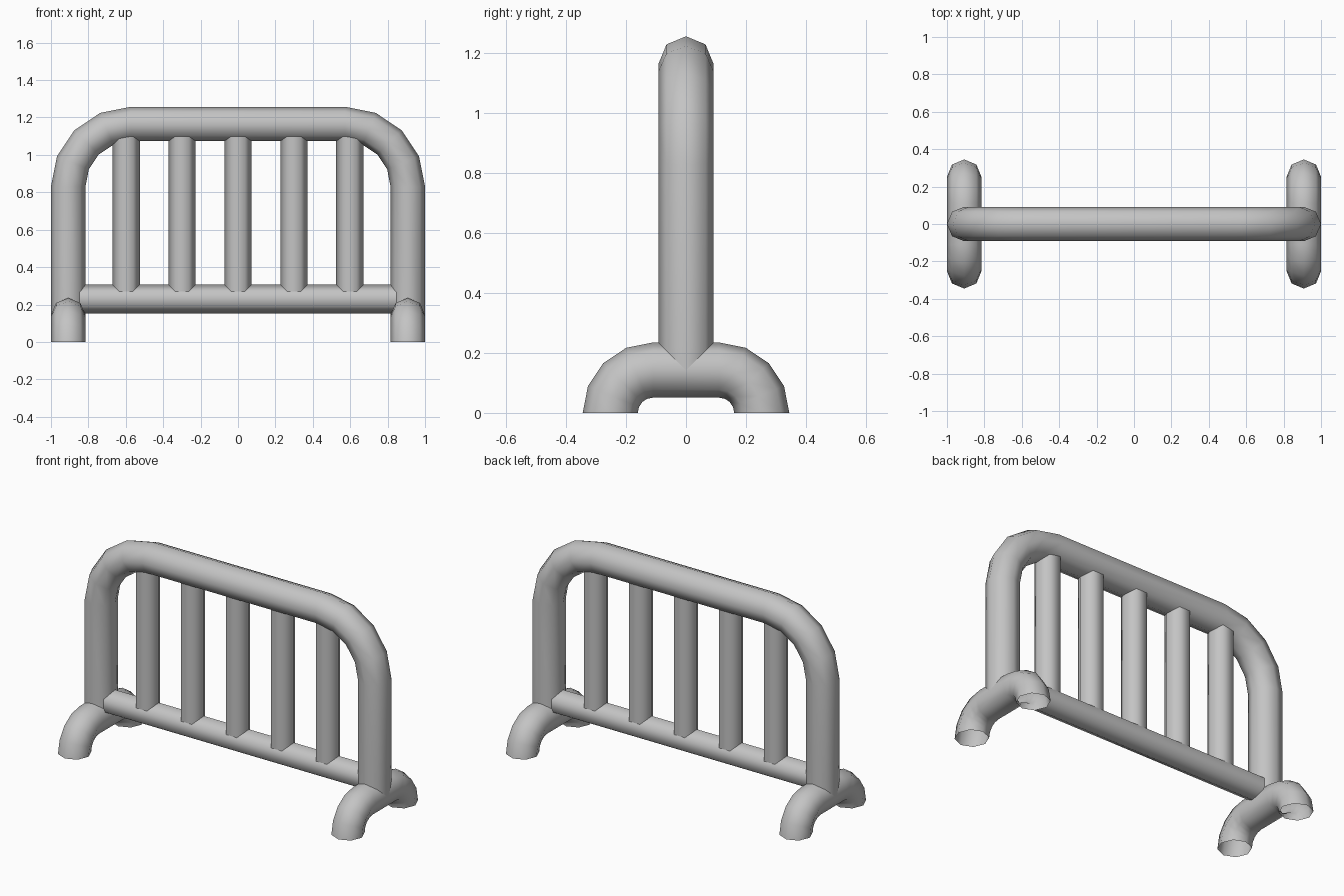
import bpy
import bmesh
from math import sin, cos, pi, radians
from mathutils import Vector

cube = bpy.data.objects.get("Cube")
if cube:
    bpy.data.objects.remove(cube, do_unlink=True)

steel = bpy.data.materials.new("grey steel")
steel.use_nodes = True
GREY = (0.55, 0.55, 0.55, 1)
steel.diffuse_color = GREY
steel.node_tree.nodes["Principled BSDF"].inputs["Base Color"].default_value = GREY

X, Y, Z = Vector((1, 0, 0)), Vector((0, 1, 0)), Vector((0, 0, 1))


def tube(name, origin, across, up, stations, radius, sides):
    """Sweep a ring along stations (u, v, outward angle) in the across/up plane."""
    side = across.cross(up)
    bm = bmesh.new()
    rings = []
    for u, v, a in stations:
        centre = Vector(origin) + across * u + up * v
        out = across * cos(a) + up * sin(a)
        rings.append([bm.verts.new(centre + radius * (out * cos(t) + side * sin(t)))
                      for t in (2 * pi * k / sides for k in range(sides))])
    for r0, r1 in zip(rings, rings[1:]):
        for k in range(sides):
            j = (k + 1) % sides
            bm.faces.new((r0[k], r0[j], r1[j], r1[k]))
    bmesh.ops.recalc_face_normals(bm, faces=bm.faces)
    mesh = bpy.data.meshes.new(name)
    bm.to_mesh(mesh)
    bm.free()
    mesh.materials.append(steel)
    obj = bpy.data.objects.new(name, mesh)
    bpy.context.collection.objects.link(obj)
    bpy.ops.object.select_all(action='DESELECT')
    obj.select_set(True)
    bpy.context.view_layer.objects.active = obj
    bpy.ops.object.shade_smooth_by_angle(angle=radians(70))
    return obj


def bend(u, v, radius, steps=4):
    """Two mirrored quarter bends joined by a straight run."""
    half = []
    for i in range(steps + 1):
        a = pi / 2 * i / steps
        half.append((u + radius * cos(a), v + radius * sin(a), a))
    return half + [(-p, q, pi - a) for p, q, a in reversed(half)]


PIPE = 0.092
POST_X = 0.908

# Outer frame: two posts and the top rail in one bent pipe
arch = bend(0.573, 0.83, 0.335)
arch = [(POST_X, 0.145, 0)] + arch + [(-POST_X, 0.145, pi)]
tube("outer_frame", (0, 0, 0), X, Z, arch, PIPE, 8)

# Bent feet, open at the ground
for label, s in (("left", 1), ("right", -1)):
    tube(label + "_foot", (s * POST_X, 0, 0), Y, Z, bend(0.11, 0, 0.143), PIPE, 8)

# Lower rail between the posts
tube("lower_rail", (0, 0, 0.229), X, Z,
     [(-0.88, 0, pi / 2), (0.88, 0, pi / 2)], 0.077, 6)

# Upright bars
for i in range(-2, 3):
    tube(f"upright_bar_{i + 3}", (i * 0.299, 0, 0), X, Z,
         [(0, 0.229, 0), (0, 1.165, 0)], 0.073, 6)
